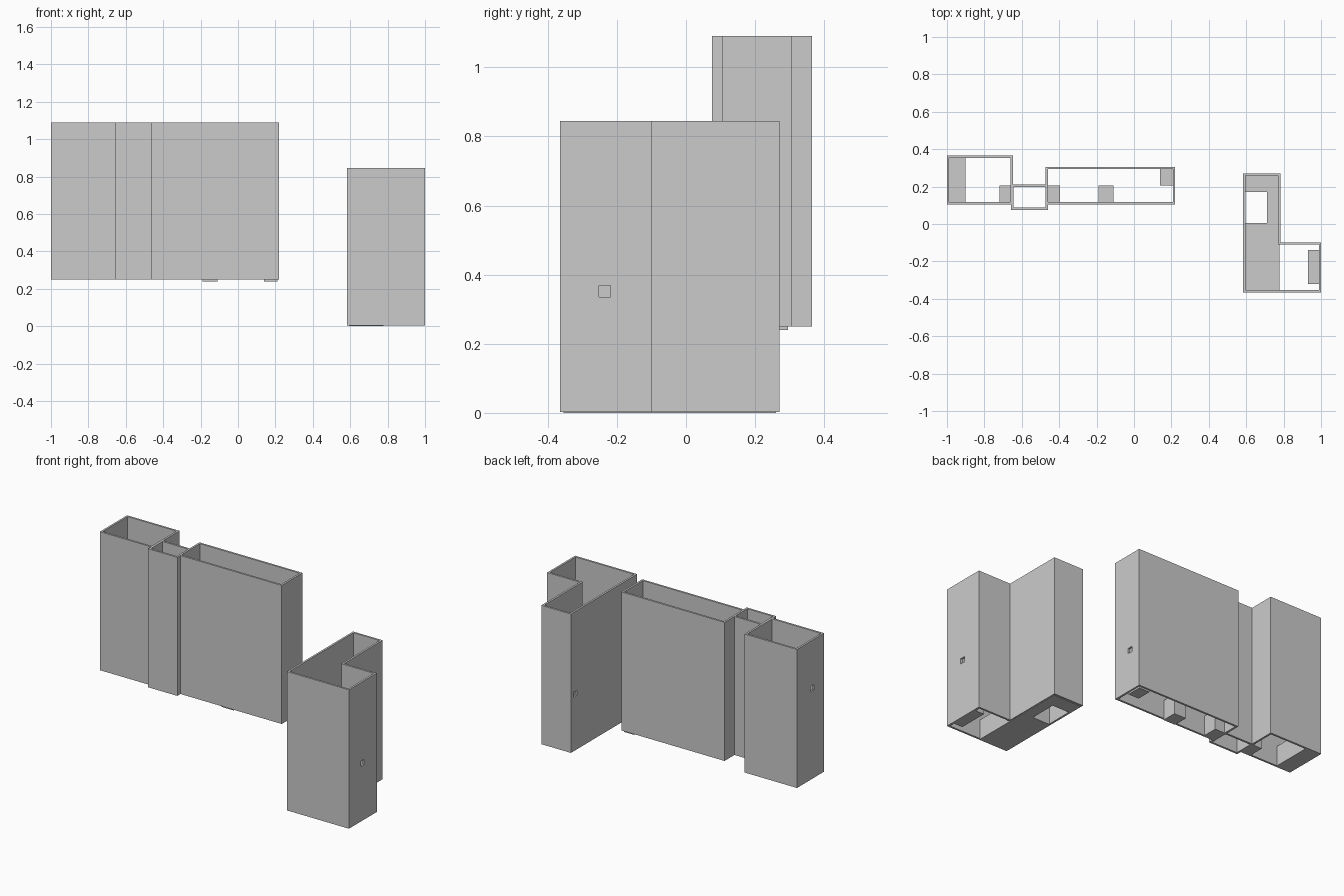
import bpy, bmesh

if "Cube" in bpy.data.objects:
    bpy.data.objects.remove(bpy.data.objects["Cube"])

WALL = 0.012


def prism(name, pts, z0, z1, wall=0.0):
    """Extrude a plan outline; with wall > 0 only a ring of that thickness."""
    bm = bmesh.new()
    face = bm.faces.new([bm.verts.new((x, y, z0)) for x, y in pts])
    bm.normal_update()
    if wall:
        bmesh.ops.inset_region(bm, faces=[face], thickness=wall,
                               use_boundary=True, use_even_offset=True)
        bm.faces.remove(face)
    ext = bmesh.ops.extrude_face_region(bm, geom=bm.faces[:])
    top = [v for v in ext["geom"] if isinstance(v, bmesh.types.BMVert)]
    bmesh.ops.translate(bm, verts=top, vec=(0, 0, z1 - z0))
    bmesh.ops.recalc_face_normals(bm, faces=bm.faces[:])
    mesh = bpy.data.meshes.new(name)
    bm.to_mesh(mesh)
    bm.free()
    obj = bpy.data.objects.new(name, mesh)
    bpy.context.collection.objects.link(obj)
    return obj


def rect(x0, x1, y0, y1):
    return [(x0, y0), (x1, y0), (x1, y1), (x0, y1)]


def cut_hole(obj, x, y, z, size=0.032):
    """Small square opening through a wall facing the x axis."""
    h = size / 2
    cutter = prism("hole_cutter", rect(x - 0.03, x + 0.03, y - h, y + h), z - h, z + h)
    cutter.hide_render = True
    mod = obj.modifiers.new("hole", 'BOOLEAN')
    mod.operation = 'DIFFERENCE'
    mod.solver = 'EXACT'
    mod.object = cutter
    bpy.context.view_layer.objects.active = obj
    bpy.ops.object.modifier_apply(modifier=mod.name)
    bpy.data.objects.remove(cutter)


# Raised left wing: three hollow rooms in a row
Z0, Z1 = 0.25, 1.09
end_room = prism("end_room_walls", rect(-1.0, -0.648, 0.105, 0.365), Z0, Z1, WALL)
prism("passage_walls", rect(-0.657, -0.46, 0.075, 0.21), Z0, Z1, WALL)
long_room = prism("long_room_walls", rect(-0.472, 0.22, 0.105, 0.305), Z0, Z1, WALL)
cut_hole(end_room, -0.994, 0.22, 0.80)
cut_hole(long_room, 0.214, 0.23, 0.50)

# Right wing: hollow L-shaped room
l_room = prism("l_room_walls", [(0.583, -0.365), (1.0, -0.365), (1.0, -0.098),
                                (0.782, -0.098), (0.782, 0.27), (0.583, 0.27)],
               0.003, 0.845, WALL)
cut_hole(l_room, 0.994, -0.235, 0.352)
cut_hole(l_room, 0.589, 0.23, 0.345)

# Low blocks standing inside the rooms
H = 0.12
for name, x0, x1, y0, y1, z in (
        ("end_block", -0.99, -0.90, 0.115, 0.355, Z0),
        ("end_door_block", -0.72, -0.657, 0.115, 0.205, Z0),
        ("long_door_block", -0.462, -0.395, 0.115, 0.205, Z0),
        ("long_middle_block", -0.19, -0.11, 0.115, 0.205, 0.24),
        ("long_corner_block", 0.14, 0.21, 0.205, 0.295, 0.24),
        ("l_side_block", 0.93, 0.99, -0.32, -0.14, 0.003)):
    prism(name, rect(x0, x1, y0, y1), z, z + H)

# Notched block along the inner wall of the L room
prism("l_notched_block", [(0.593, -0.355), (0.777, -0.355), (0.777, 0.26), (0.593, 0.26),
                          (0.593, 0.17), (0.71, 0.17), (0.71, 0.005), (0.593, 0.005)],
      0.0, H)
